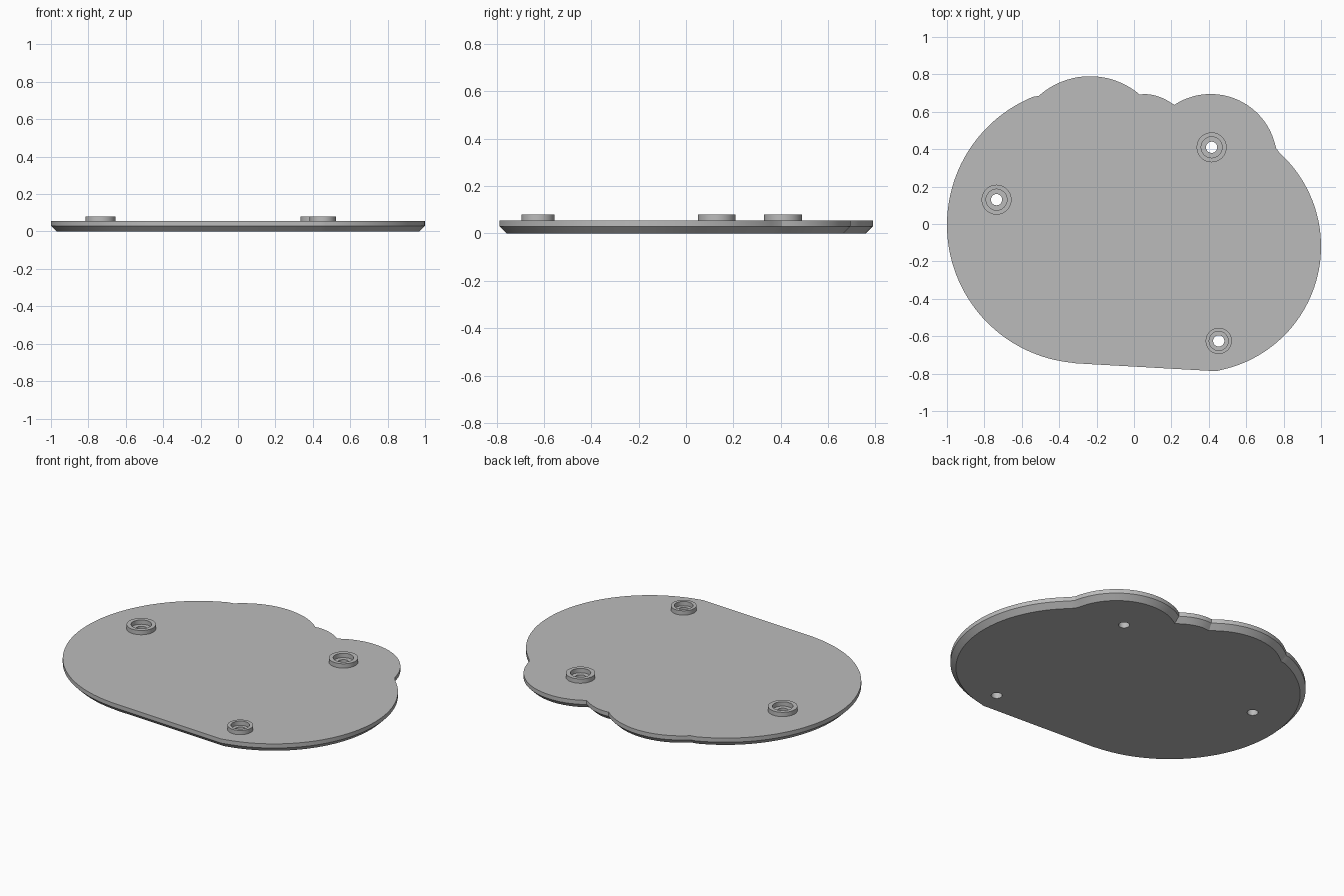
import bpy, bmesh, math
from mathutils import Vector

cube = bpy.data.objects.get("Cube")
if cube:
    bpy.data.objects.remove(cube, do_unlink=True)

grey = bpy.data.materials.new("plain_grey")
grey.use_nodes = True
GREY = (0.5, 0.5, 0.5, 1)
grey.diffuse_color = GREY
grey.node_tree.nodes["Principled BSDF"].inputs["Base Color"].default_value = GREY

Z_BEVEL, Z_TOP, Z_BOSS = 0.03, 0.055, 0.081
HOLE_R, SEGMENTS = 0.03, 64
# boss centre x, y, outer radius, counterbore radius
BOSSES = {"left_boss": (0.415, 0.41, 0.08, 0.056),
          "right_boss": (-0.735, 0.13, 0.08, 0.056),
          "front_boss": (0.453, -0.625, 0.07, 0.051)}


def make_object(name, bm):
    bmesh.ops.recalc_face_normals(bm, faces=bm.faces)
    mesh = bpy.data.meshes.new(name)
    bm.to_mesh(mesh)
    bm.free()
    mesh.materials.append(grey)
    obj = bpy.data.objects.new(name, mesh)
    bpy.context.collection.objects.link(obj)
    return obj


def activate(obj):
    bpy.ops.object.select_all(action="DESELECT")
    obj.select_set(True)
    bpy.context.view_layer.objects.active = obj


def smooth(obj):
    activate(obj)
    bpy.ops.object.shade_smooth_by_angle(angle=math.radians(20))


def lobed_outline():
    # each lobe: centre, radius; arcs run anticlockwise between shared corners
    lobes = [(0.325, -0.12, 0.675), (0.41, 0.34, 0.355), (0.05, 0.44, 0.255),
             (-0.235, 0.38, 0.41), (-0.26, -0.005, 0.74)]
    corners = [(0.44, -0.787), (0.76, 0.405), (0.215, 0.637),
               (0.03, 0.692), (-0.51, 0.685), (-0.31, -0.745)]
    points = []
    for (cx, cy, r), a, b in zip(lobes, corners, corners[1:]):
        start = math.atan2(a[1] - cy, a[0] - cx)
        sweep = (math.atan2(b[1] - cy, b[0] - cx) - start) % math.tau
        steps = max(4, round(sweep * r / 0.03))
        points.append(a)
        for i in range(1, steps):
            t = start + sweep * i / steps
            points.append((cx + r * math.cos(t), cy + r * math.sin(t)))
    return points + [corners[-1]]


# plate: straight rim with a chamfered underside
bm = bmesh.new()
top = bm.faces.new([bm.verts.new((x, y, Z_TOP)) for x, y in lobed_outline()])
top.copy()
bottom = next(f for f in bm.faces if f is not top)
bmesh.ops.translate(bm, verts=bottom.verts, vec=(0, 0, Z_BEVEL - Z_TOP))
bmesh.ops.bridge_loops(bm, edges=list(top.edges) + list(bottom.edges))
bmesh.ops.recalc_face_normals(bm, faces=bm.faces)
bmesh.ops.inset_region(bm, faces=[bottom], thickness=0.03, use_even_offset=True)
for v in bottom.verts:
    v.co.z = 0
plate = make_object("plate", bm)

# screw holes through the plate
bm = bmesh.new()
for x, y, outer, inner in BOSSES.values():
    made = bmesh.ops.create_cone(bm, cap_ends=True, segments=SEGMENTS,
                                 radius1=HOLE_R, radius2=HOLE_R, depth=1)
    bmesh.ops.translate(bm, verts=made["verts"], vec=(x, y, 0))
cutter = make_object("hole_cutter", bm)
cutter.hide_render = True
cut = plate.modifiers.new("screw_holes", "BOOLEAN")
cut.operation, cut.solver, cut.object = "DIFFERENCE", "EXACT", cutter
activate(plate)
bpy.ops.object.modifier_apply(modifier=cut.name)
bpy.data.objects.remove(cutter, do_unlink=True)
smooth(plate)

# raised collars around the holes
for name, (x, y, outer, inner) in BOSSES.items():
    bm = bmesh.new()
    profile = [(outer, Z_TOP), (outer, Z_BOSS), (inner, Z_BOSS), (inner, Z_TOP)]
    verts = [bm.verts.new((r, 0, z)) for r, z in profile]
    edges = [bm.edges.new(pair) for pair in zip(verts, verts[1:])]
    bmesh.ops.spin(bm, geom=verts + edges, cent=(0, 0, 0), axis=(0, 0, 1),
                   angle=math.tau, steps=SEGMENTS, use_merge=True)
    bmesh.ops.remove_doubles(bm, verts=bm.verts, dist=0.0005)
    # close the ring underneath so the collar is solid and normals are sound
    rims = [e for e in bm.edges if e.is_boundary]
    bmesh.ops.bridge_loops(bm, edges=rims)
    bmesh.ops.recalc_face_normals(bm, faces=bm.faces)
    bmesh.ops.delete(bm, geom=[f for f in bm.faces if f.normal.z < -0.9],
                     context="FACES_ONLY")
    mesh_obj = make_object(name, bm)
    mesh_obj.location = Vector((x, y, 0))
    smooth(mesh_obj)
